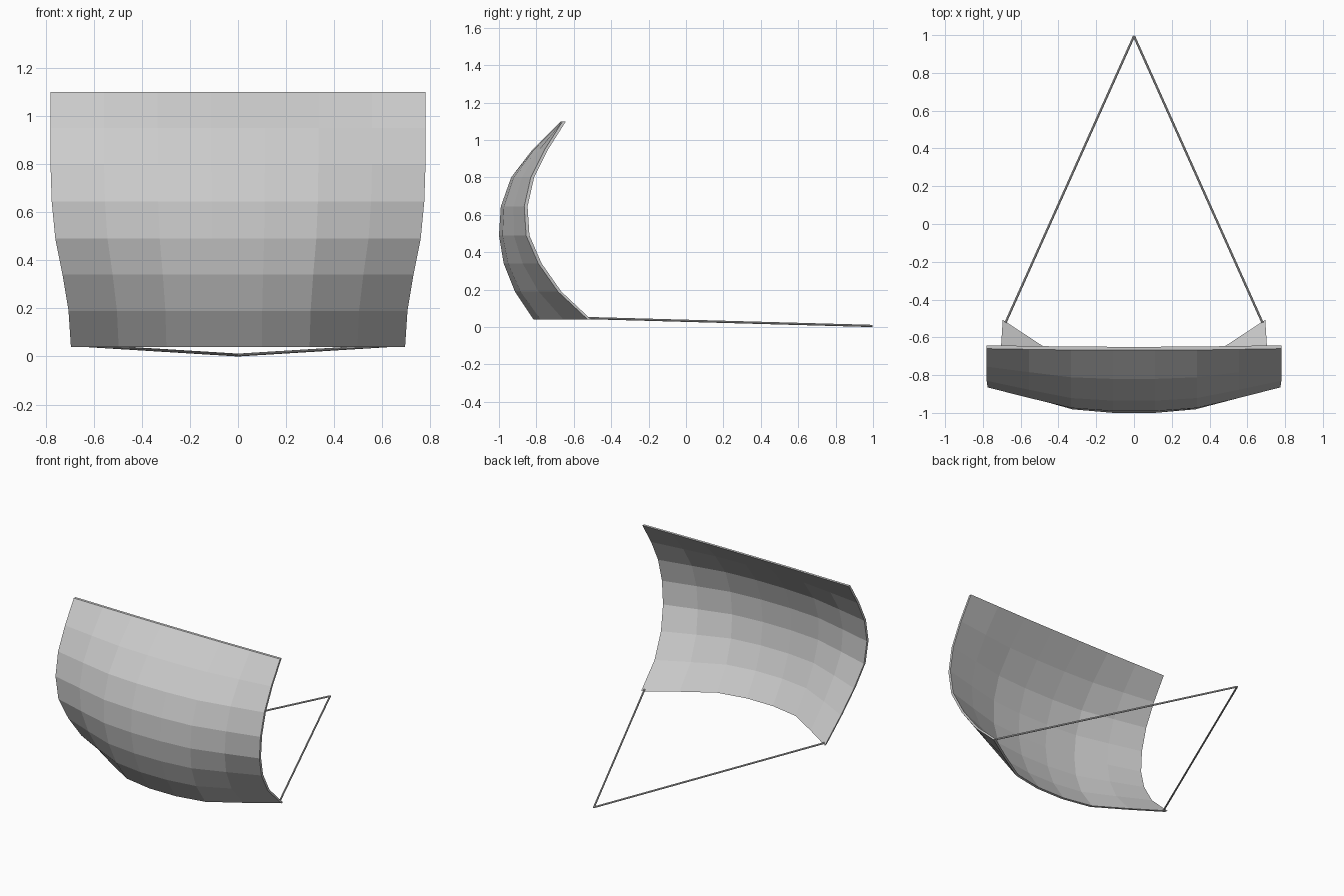
import bpy, bmesh
from mathutils import Vector

cube = bpy.data.objects.get("Cube")
if cube:
    bpy.data.objects.remove(cube, do_unlink=True)


def make_material(name, rgb):
    mat = bpy.data.materials.new(name)
    mat.use_nodes = True
    colour = (*rgb, 1.0)
    mat.diffuse_color = colour
    mat.node_tree.nodes["Principled BSDF"].inputs["Base Color"].default_value = colour
    return mat


def finish(name, bm, mat):
    bmesh.ops.recalc_face_normals(bm, faces=bm.faces[:])
    mesh = bpy.data.meshes.new(name)
    bm.to_mesh(mesh)
    bm.free()
    mesh.materials.append(mat)
    obj = bpy.data.objects.new(name, mesh)
    bpy.context.collection.objects.link(obj)
    return obj


grey = make_material("light grey cloth", (0.6, 0.6, 0.6))

# Billowing sail: each row is (height, half width, side edge y, middle y)
rows = [(0.04, 0.695, -0.525, -0.815), (0.19, 0.705, -0.685, -0.915),
        (0.34, 0.73, -0.79, -0.975), (0.49, 0.76, -0.855, -1.0),
        (0.645, 0.775, -0.865, -0.99), (0.80, 0.78, -0.83, -0.935),
        (0.95, 0.78, -0.755, -0.82), (1.10, 0.78, -0.66, -0.668)]
bulge = [0, 0.45, 0.87, 1, 1, 0.87, 0.45, 0]
thickness = 0.018

bm = bmesh.new()
grid = []
for z, half, edge, middle in rows:
    grid.append([bm.verts.new((half * (2 * i / 7 - 1), edge + (middle - edge) * b, z))
                 for i, b in enumerate(bulge)])
for low, high in zip(grid, grid[1:]):
    for i in range(len(bulge) - 1):
        bm.faces.new((low[i], low[i + 1], high[i + 1], high[i]))

# Thin cloth: extrude a back skin
back = bmesh.ops.extrude_face_region(bm, geom=bm.faces[:], use_keep_orig=True)
bmesh.ops.translate(bm, vec=(0, thickness, 0),
                    verts=[g for g in back["geom"] if isinstance(g, bmesh.types.BMVert)])
finish("sail", bm, grey)

# Two ropes from the lower corners to a shared anchor point
anchor = Vector((0, 0.995, 0.006))
for side, sign in (("left", 1), ("right", -1)):
    corner = Vector((sign * 0.68, -0.522, 0.048))
    run = anchor - corner
    bm = bmesh.new()
    bmesh.ops.create_cone(bm, cap_ends=True, segments=8, radius1=0.006,
                          radius2=0.006, depth=run.length)
    rope = finish(side + "_rope", bm, grey)
    rope.rotation_mode = "QUATERNION"
    rope.rotation_quaternion = run.to_track_quat("Z", "Y")
    rope.location = (anchor + corner) / 2
